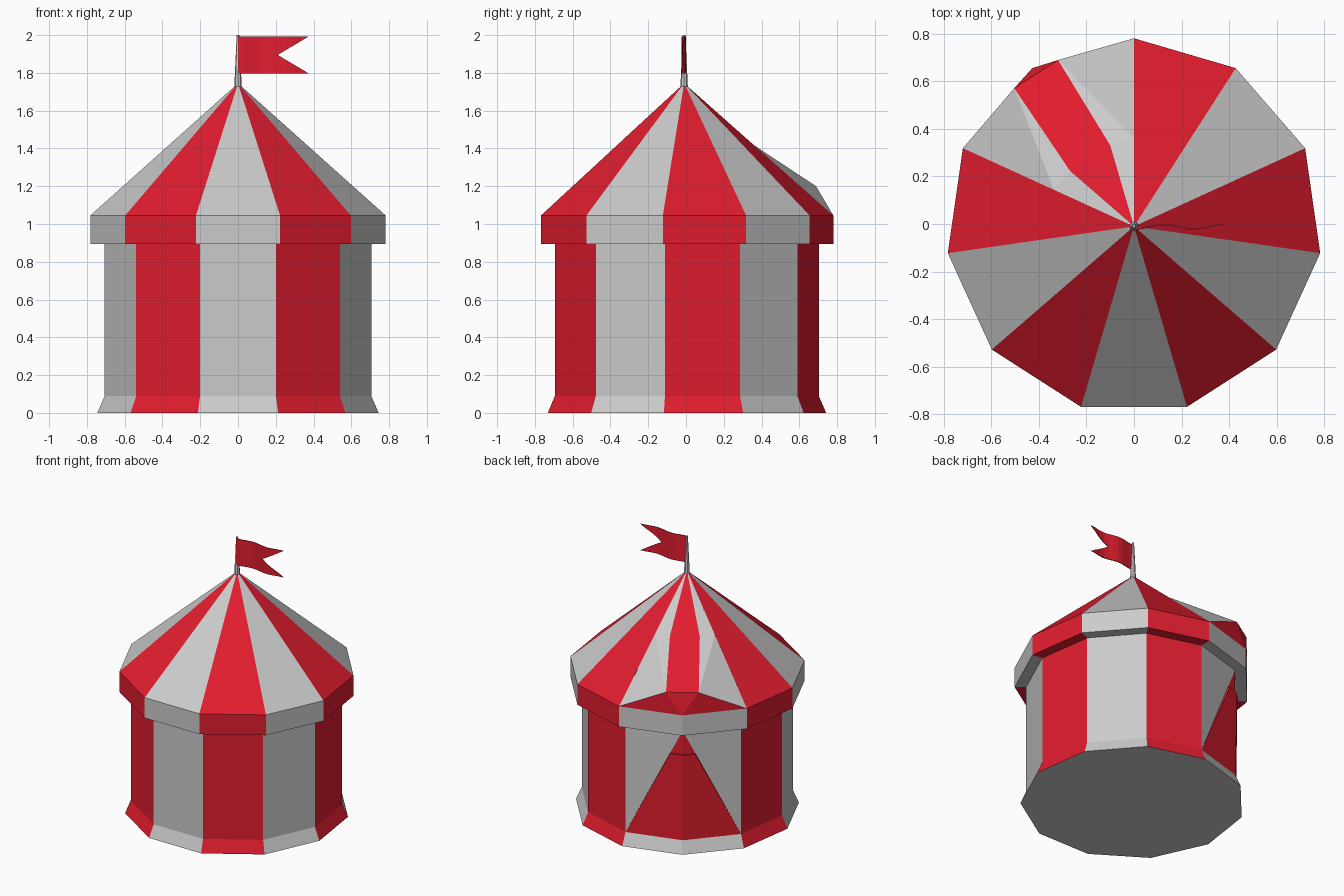
import bpy, bmesh
from math import sin, cos, pi, radians
from mathutils import Vector

if "Cube" in bpy.data.objects:
    bpy.data.objects.remove(bpy.data.objects["Cube"])

N = 11
CY = -0.01                     # tent axis sits slightly towards the front
R_EAVE, R_WALL, R_BASE = 0.79, 0.713, 0.752
Z_APEX, Z_EAVE, Z_HEM, Z_SKIRT = 1.745, 1.045, 0.895, 0.09


def material(name, color):
    m = bpy.data.materials.new(name)
    m.diffuse_color = color
    m.use_nodes = True
    m.node_tree.nodes["Principled BSDF"].inputs["Base Color"].default_value = m.diffuse_color
    return m


GREY = material("plain_canvas", (0.8, 0.8, 0.8, 1))
RED = material("red_canvas", (0.76, 0.012, 0.028, 1))


def pt(k, r, z):
    """Point at (possibly fractional) corner step k around the tent."""
    a = radians(90 + k * 360 / N)
    return Vector((r * cos(a), CY + r * sin(a), z))


def is_red(i):
    return i >= 2 and i % 2 == 0


def build(name, faces, fix_normals=True):
    """faces: list of (points, red flag)."""
    bm = bmesh.new()
    for pts, red in faces:
        f = bm.faces.new([bm.verts.new(p) for p in pts])
        f.material_index = int(red)
    bmesh.ops.remove_doubles(bm, verts=bm.verts, dist=0.0005)
    if fix_normals:
        bmesh.ops.recalc_face_normals(bm, faces=bm.faces)
    me = bpy.data.meshes.new(name)
    bm.to_mesh(me)
    bm.free()
    me.materials.append(GREY)
    me.materials.append(RED)
    ob = bpy.data.objects.new(name, me)
    bpy.context.collection.objects.link(ob)
    return ob


def band(i, r0, z0, r1, z1):
    return [pt(i, r0, z0), pt(i + 1, r0, z0), pt(i + 1, r1, z1), pt(i, r1, z1)]


# Walls with flared skirt, striped by side; red entrance triangle at corner 1
walls = [([pt(i, R_BASE, 0) for i in range(N)], False)]
for i in range(N):
    walls.append((band(i, R_BASE, 0, R_WALL, Z_SKIRT), is_red(i)))
    if i >= 2:
        walls.append((band(i, R_WALL, Z_SKIRT, R_WALL, Z_HEM), is_red(i)))
for k in (0, 2):
    top, low = pt(1, R_WALL, Z_HEM), pt(k, R_WALL, Z_SKIRT)
    walls.append(([pt(k, R_WALL, Z_HEM), top, low], False))
    walls.append(([top, pt(1, R_WALL, Z_SKIRT), low], True))
build("tent_walls", walls)

# Entrance flap, standing slightly proud at its top edge
flap = []
Z_FLAP = 0.72
t = (Z_HEM - Z_FLAP) / (Z_HEM - Z_SKIRT)
proud = pt(1, 0.015, 0) - Vector((0, CY, 0))
mid = pt(1, R_WALL, Z_FLAP)
for k in (0, 2):
    low = pt(k, R_WALL, Z_SKIRT)
    side = pt(1, R_WALL, Z_HEM).lerp(low, t)
    flap.append(([pt(1, R_WALL + 0.003, Z_SKIRT), low, side + proud, mid + proud], True))
    flap.append(([mid, mid + proud, side + proud, side], True))
    flap.append(([side, side + proud, low], True))
build("entrance_flap", flap)

# Roof: cone panels, hanging valance and its underside
apex = Vector((0, CY, Z_APEX))
roof = []
for i in range(N):
    red = is_red(i)
    if i >= 2:
        roof.append(([apex, pt(i, R_EAVE, Z_EAVE), pt(i + 1, R_EAVE, Z_EAVE)], red))
    roof.append((band(i, R_EAVE, Z_HEM, R_EAVE, Z_EAVE), red))
    roof.append((band(i, R_WALL, Z_HEM, R_EAVE, Z_HEM), red))

# Raised canopy over the entrance, mirrored about corner 1
R_BEND, Z_BEND = 0.37, 1.417
bend, lip = [], []
for k, s in ((0, -1), (2, 1)):
    b = pt(1 + 0.5 * s, R_BEND * cos(pi / N), Z_BEND)
    l = pt(1 + 0.25 * s, 0.768, 1.2)
    ring, eave = pt(k, R_BEND, Z_BEND), pt(k, R_EAVE, Z_EAVE)
    roof.append(([apex, ring, b], False))
    roof.append(([ring, eave, l], False))
    roof.append(([ring, l, b], False))
    roof.append(([l, eave, pt(1, R_EAVE, Z_EAVE)], True))
    bend.append(b)
    lip.append(l)
roof.append(([apex, bend[0], bend[1]], True))
roof.append(([bend[0], lip[0], lip[1], bend[1]], True))
roof.append(([lip[0], pt(1, R_EAVE, Z_EAVE), lip[1]], True))
# keep the neighbouring panels' ridges welded to the canopy ring
build("tent_roof", roof)

# Tapered flag pole
bpy.ops.mesh.primitive_cone_add(vertices=8, radius1=0.02, radius2=0.007,
                                depth=0.28, location=(0, CY, 1.86))
bpy.context.object.name = "flag_pole"


# Waving swallow-tailed flag
def flag_pt(x, z):
    return Vector((x, -0.012 - 0.010 * cos(2 * pi * x / 0.25), z))


flag = []
xs = [0, 0.035, 0.07, 0.105, 0.14, 0.175, 0.21, 0.25, 0.29, 0.33, 0.372]
for x0, x1 in zip(xs, xs[1:]):
    g0, g1 = [0.097 * max(0, (x - 0.21) / 0.162) for x in (x0, x1)]
    for s in (1, -1):
        pts = [flag_pt(x0, 1.895 + s * g0), flag_pt(x1, 1.895 + s * g1),
               flag_pt(x1, 1.895 + s * 0.097), flag_pt(x0, 1.895 + s * 0.097)]
        if x1 == xs[-1]:
            pts.pop(2)
        flag.append((pts, True))
ob = build("flag", flag)
mod = ob.modifiers.new("thickness", 'SOLIDIFY')
mod.thickness = 0.006
mod.offset = 0
